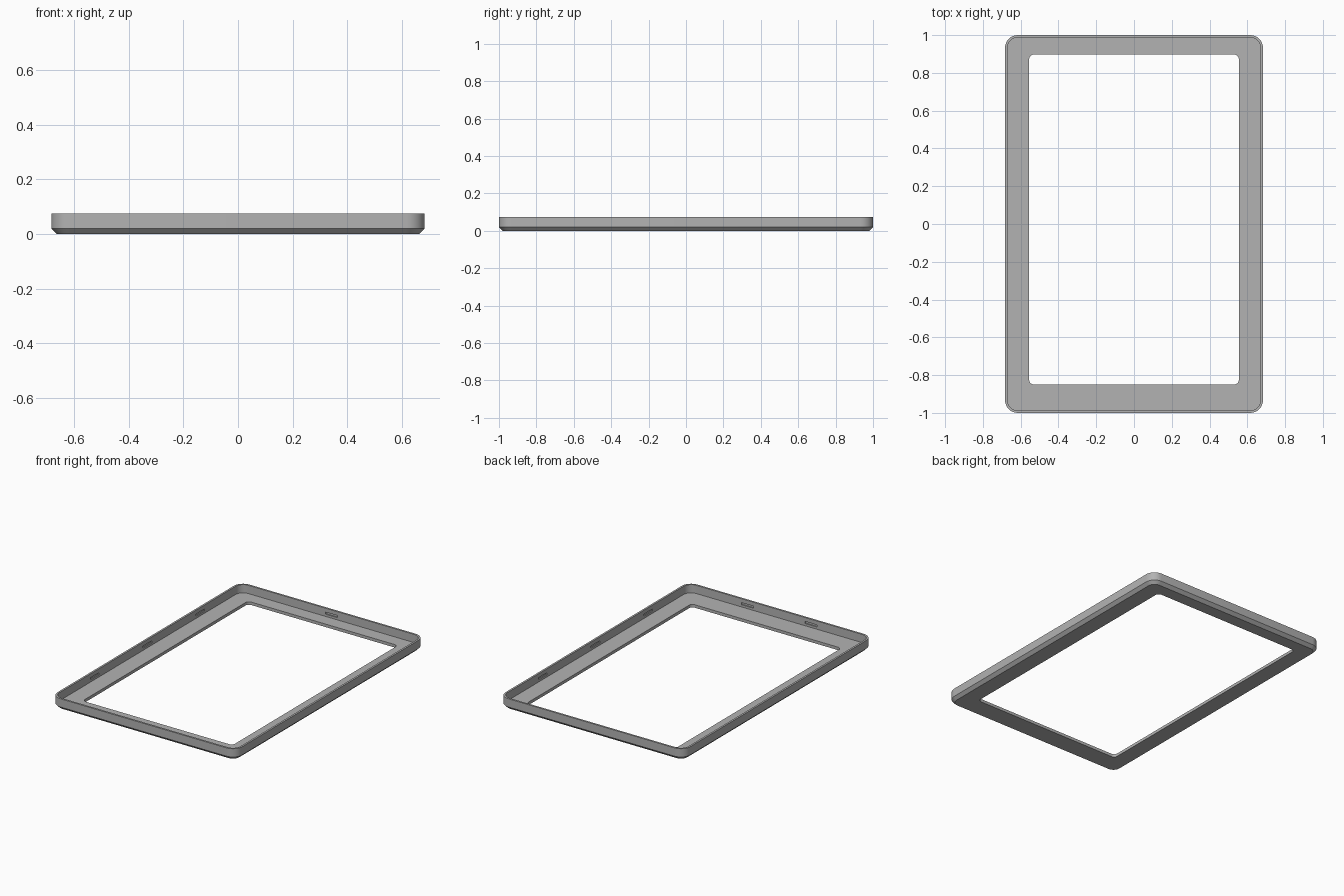
import bpy, bmesh, math

if "Cube" in bpy.data.objects:
    bpy.data.objects.remove(bpy.data.objects["Cube"])

SEG = 8          # steps per rounded corner
WALL = 0.013     # side wall thickness
HX, HY, H = 0.683, 1.0, 0.075
FLOOR = 0.02

grey = bpy.data.materials.new("mid grey")
grey.diffuse_color = (0.45, 0.45, 0.45, 1)
grey.use_nodes = True
grey.node_tree.nodes["Principled BSDF"].inputs["Base Color"].default_value = grey.diffuse_color


def rounded_ring(bm, x0, x1, y0, y1, r, z):
    """Rounded rectangle of vertices, counter-clockwise."""
    ring = []
    corners = [(x1 - r, y1 - r), (x0 + r, y1 - r), (x0 + r, y0 + r), (x1 - r, y0 + r)]
    for k, (cx, cy) in enumerate(corners):
        for i in range(SEG + 1):
            a = math.pi / 2 * (k + i / SEG)
            ring.append(bm.verts.new((cx + r * math.cos(a), cy + r * math.sin(a), z)))
    return ring


def inset_ring(bm, d, z):
    return rounded_ring(bm, -HX + d, HX - d, -HY + d, HY - d, 0.068 - d, z)


# Bezel: closed cross-section swept round the frame
bm = bmesh.new()
rings = [
    inset_ring(bm, 0.02, 0),               # underside edge
    inset_ring(bm, 0, 0.02),               # top of chamfer
    inset_ring(bm, 0, H),                  # outer rim
    inset_ring(bm, WALL, H),               # inner rim
    inset_ring(bm, WALL, FLOOR),           # foot of inner wall
    rounded_ring(bm, -0.555, 0.555, -0.85, 0.897, 0.025, FLOOR),
    rounded_ring(bm, -0.555, 0.555, -0.85, 0.897, 0.025, 0),
]
for a, b in zip(rings, rings[1:] + rings[:1]):
    n = len(a)
    for i in range(n):
        j = (i + 1) % n
        bm.faces.new((a[i], a[j], b[j], b[i]))
bmesh.ops.recalc_face_normals(bm, faces=bm.faces)
mesh = bpy.data.meshes.new("bezel_frame")
bm.to_mesh(mesh)
bm.free()
mesh.materials.append(grey)
frame = bpy.data.objects.new("bezel_frame", mesh)
bpy.context.collection.objects.link(frame)

# Shallow clip slots on the inside of the walls
bm = bmesh.new()


def slot(x, y, sx, sy):
    cube = bmesh.ops.create_cube(bm, size=1)["verts"]
    bmesh.ops.scale(bm, vec=(sx, sy, 0.014), verts=cube)
    bmesh.ops.translate(bm, vec=(x, y, 0.042), verts=cube)


for y in (-0.56, 0, 0.56):
    for s in (-1, 1):
        slot(s * (HX - WALL), y, 0.014, 0.09)
for x, y in ((0, 1), (-0.235, -1), (0.235, -1)):
    slot(x, y * (HY - WALL), 0.09, 0.014)
mesh = bpy.data.meshes.new("slot_cutters")
bm.to_mesh(mesh)
bm.free()
mesh.materials.append(grey)
cutter = bpy.data.objects.new("slot_cutters", mesh)
bpy.context.collection.objects.link(cutter)
cutter.hide_render = True
cutter.hide_viewport = True

cut = frame.modifiers.new("clip_slots", 'BOOLEAN')
cut.operation = 'DIFFERENCE'
cut.solver = 'EXACT'
cut.object = cutter

# Round corners smooth, all other edges crisp
bpy.context.view_layer.objects.active = frame
frame.select_set(True)
bpy.ops.object.modifier_apply(modifier=cut.name)
bpy.ops.object.shade_smooth_by_angle(angle=math.radians(30))
